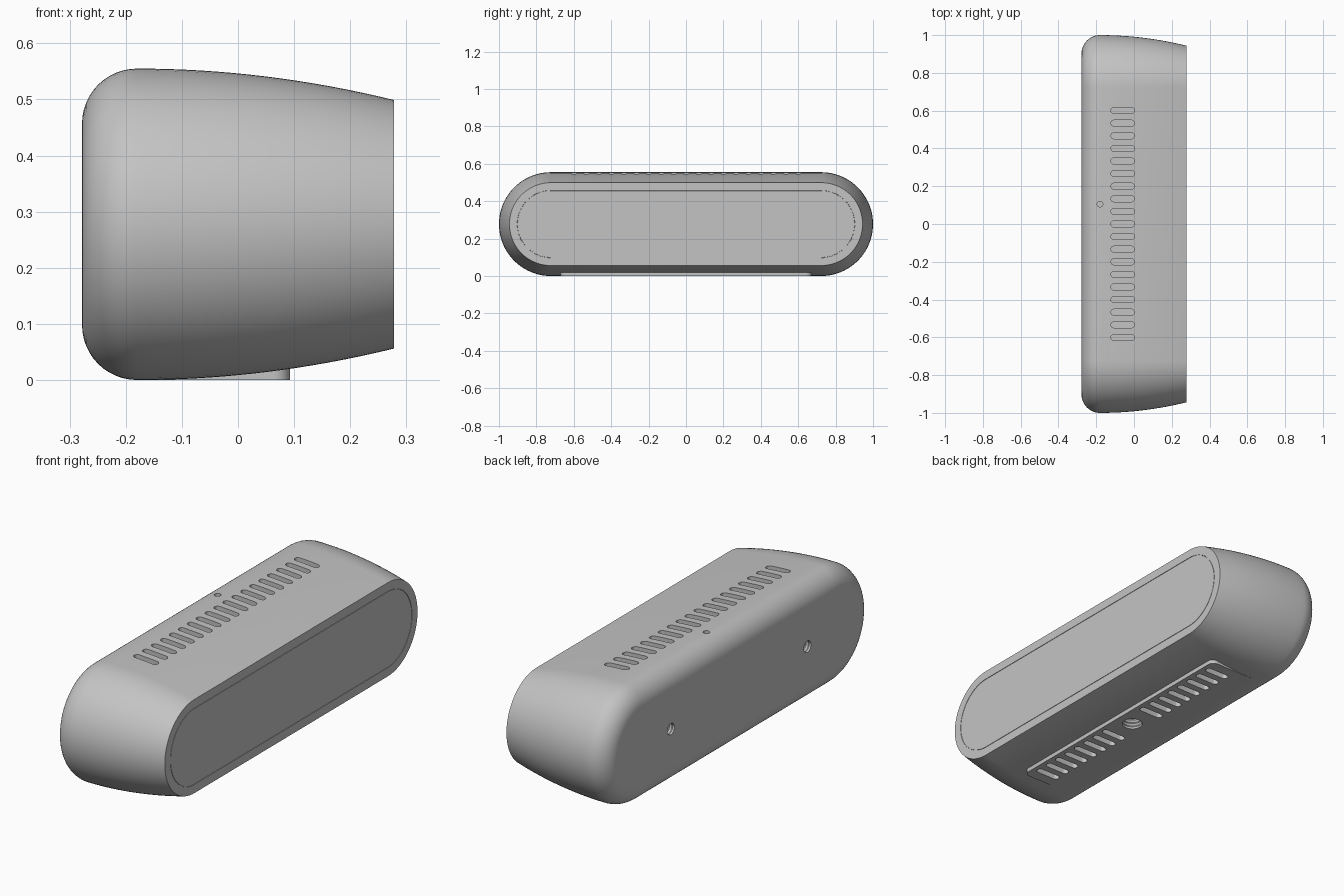
import bpy, bmesh
from math import sin, cos, pi
from mathutils import Vector, Matrix

cube = bpy.data.objects.get("Cube")
if cube:
    bpy.data.objects.remove(cube, do_unlink=True)

grey = bpy.data.materials.new("plain grey")
grey.use_nodes = True
COLOUR = (0.55, 0.55, 0.55, 1)
grey.diffuse_color = COLOUR
grey.node_tree.nodes["Principled BSDF"].inputs["Base Color"].default_value = COLOUR

R = 0.2775          # end radius of the body, also its half height
STRAIGHT = 1 - R    # half length of the straight run
BACK, FRONT, SEAM = -0.278, 0.278, -0.18


def rounded_rect(hx, hy, r, steps):
    """Outline of a rounded rectangle, counter-clockwise."""
    pts = []
    for k, (sx, sy) in enumerate([(1, 1), (-1, 1), (-1, -1), (1, -1)]):
        for i in range(steps + 1):
            a = (k + i / steps) * pi / 2
            pts.append((sx * (hx - r) + r * cos(a), sy * (hy - r) + r * sin(a)))
    return pts


def loft(bm, rings):
    """Skin a list of rings and close both ends."""
    loops = [[bm.verts.new(p) for p in ring] for ring in rings]
    n = len(loops[0])
    for a, b in zip(loops, loops[1:]):
        for i in range(n):
            j = (i + 1) % n
            bm.faces.new((a[i], a[j], b[j], b[i]))
    bm.faces.new(loops[0][::-1])
    bm.faces.new(loops[-1])


def prism(bm, outline, x, y, z0, z1):
    loft(bm, [[(x + u, y + v, z) for u, v in outline] for z in (z0, z1)])


def bore(bm, origin, axis, radius, depth, turns):
    """Ridged round hole running from origin along axis."""
    turn = Vector((0, 0, 1)).rotation_difference(Vector(axis)).to_matrix()
    rings = []
    for i in range(2 * turns + 2):
        r = radius * (1 if i % 2 == 0 or turns == 0 else 0.85)
        h = -0.01 if i == 0 else depth * i / (2 * turns + 1)
        rings.append([Vector(origin) + turn @ Vector((r * cos(a), r * sin(a), h))
                      for a in (2 * pi * k / 32 for k in range(32))])
    loft(bm, rings)


def make_object(name, bm):
    bmesh.ops.recalc_face_normals(bm, faces=bm.faces)
    mesh = bpy.data.meshes.new(name)
    bm.to_mesh(mesh)
    bm.free()
    mesh.materials.append(grey)
    obj = bpy.data.objects.new(name, mesh)
    bpy.context.collection.objects.link(obj)
    return obj


def boolean(target, tool, operation):
    mod = target.modifiers.new(operation.lower(), "BOOLEAN")
    mod.object, mod.operation, mod.solver = tool, operation, "EXACT"
    bpy.context.view_layer.objects.active = target
    bpy.ops.object.modifier_apply(modifier=mod.name)
    bpy.data.objects.remove(tool, do_unlink=True)


def body_ring(x, inset):
    """Stadium section at x, shrunk evenly by inset."""
    r, pts = R - inset, []
    for side in (1, -1):
        for i in range(41):
            a = -pi / 2 + pi * i / 40
            pts.append((x, side * (STRAIGHT + r * cos(a)), R + side * r * sin(a)))
    return pts


# Body: rounded back, gentle taper to the front, fine panel groove
stations = []
for i in range(13):
    a = pi / 2 * i / 12
    stations.append((SEAM - (SEAM - BACK) * cos(a), 0.098 * (1 - sin(a))))
for i in range(1, 17):
    t = i / 16
    stations.append((SEAM + (FRONT - SEAM) * t, 0.056 * t * t))
stations += [(FRONT, 0.097), (FRONT - 0.002, 0.0975),
             (FRONT - 0.002, 0.099), (FRONT, 0.0995)]
bm = bmesh.new()
loft(bm, [body_ring(x, d) for x, d in stations])
body = make_object("body", bm)

# Foot pad under the body
bm = bmesh.new()
prism(bm, rounded_rect(0.13, 0.67, 0.03, 8), -0.037, 0, 0.0003, 0.06)
boolean(body, make_object("foot_pad", bm), "UNION")

# Vent slots on the top and in the foot pad
slot = rounded_rect(0.062, 0.016, 0.0155, 6)
bm = bmesh.new()
for i in range(-9, 10):
    y = i * 0.0667
    prism(bm, slot, -0.06, y, 0.505, 0.6)
    if abs(i) > 1:
        prism(bm, slot, 0.01, y, -0.02, 0.04)

# Indicator hole, mounting holes in the back, threaded socket underneath
bore(bm, (-0.18, 0.105, 2 * R), (0, 0, -1), 0.015, 0.03, 0)
for side in (1, -1):
    bore(bm, (BACK, side * 0.51, R), (1, 0, 0), 0.029, 0.07, 4)
bore(bm, (0.01, 0, 0), (0, 0, 1), 0.05, 0.08, 4)
boolean(body, make_object("vent_cutter", bm), "DIFFERENCE")

bpy.ops.object.select_all(action="DESELECT")
body.select_set(True)
bpy.context.view_layer.objects.active = body
bpy.ops.object.shade_smooth_by_angle(angle=pi / 6)
